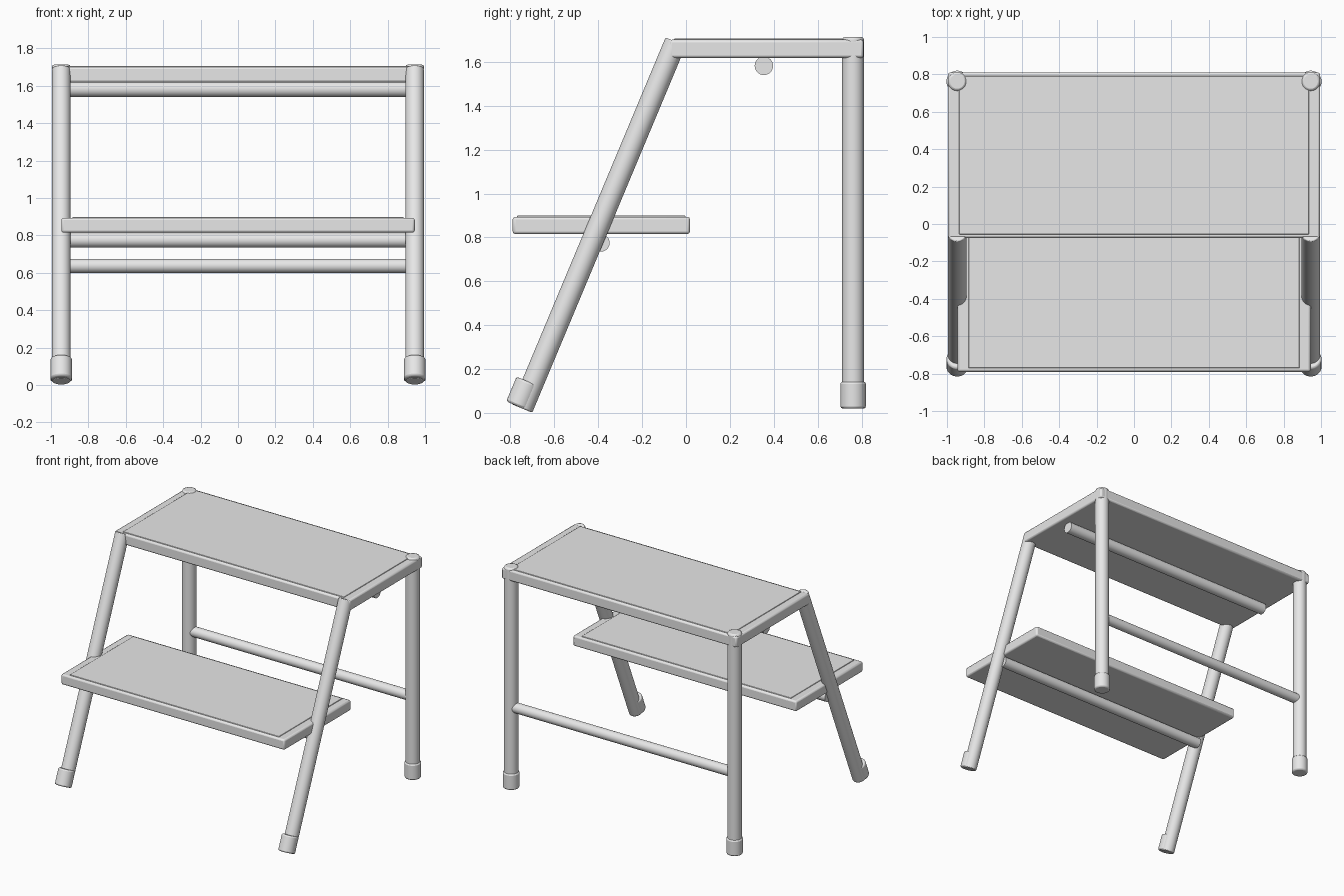
import bpy, math
from mathutils import Vector

if "Cube" in bpy.data.objects:
    bpy.data.objects.remove(bpy.data.objects["Cube"])

metal = bpy.data.materials.new("light_grey")
metal.diffuse_color = (0.8, 0.8, 0.8, 1)
metal.use_nodes = True
metal.node_tree.nodes["Principled BSDF"].inputs["Base Color"].default_value = metal.diffuse_color


def finish(ob, name, bevel, segments=2):
    """Name, colour, round the edges and smooth a part."""
    ob.name = name
    ob.data.materials.append(metal)
    if bevel:
        m = ob.modifiers.new("rounding", 'BEVEL')
        m.width, m.segments, m.limit_method = bevel, segments, 'ANGLE'
    bpy.ops.object.shade_smooth_by_angle(angle=math.radians(35))
    return ob


def tube(name, a, b, r, bevel=0.0):
    """Solid round bar from point a to point b."""
    a, b = Vector(a), Vector(b)
    d = b - a
    bpy.ops.mesh.primitive_cylinder_add(vertices=32, radius=r, depth=d.length, location=(a + b) / 2)
    ob = bpy.context.object
    ob.rotation_euler = d.to_track_quat('Z', 'Y').to_euler()
    return finish(ob, name, bevel)


def box(name, x, y0, y1, z0, z1, bevel):
    """Slab spanning -x..x, y0..y1, z0..z1."""
    bpy.ops.mesh.primitive_cube_add(size=1, location=(0, (y0 + y1) / 2, (z0 + z1) / 2))
    ob = bpy.context.object
    ob.scale = (2 * x, y1 - y0, z1 - z0)
    bpy.ops.object.transform_apply(location=False, rotation=False, scale=True)
    return finish(ob, name, bevel)


# Treads, each with a thin raised mat
box("top_tread", 0.995, -0.075, 0.81, 1.618, 1.701, 0.012)
box("top_mat", 0.935, -0.055, 0.79, 1.69, 1.706, 0.003)
box("lower_tread", 0.945, -0.79, 0.018, 0.815, 0.894, 0.012)
box("lower_mat", 0.885, -0.77, -0.002, 0.88, 0.899, 0.003)

# Legs and rubber feet, left and right
lean = Vector((0, 0.70, 1.664)).normalized()
for side, s in (("left", -1), ("right", 1)):
    x = s * 0.945
    tube("front_leg_" + side, (x, -0.747, 0.020), (x, -0.047, 1.692), 0.05, 0.006)
    foot = Vector((x, -0.766, 0.030))
    tube("front_foot_" + side, foot, foot + lean * 0.122, 0.058, 0.01)
    tube("rear_leg_" + side, (x, 0.762, 0.03), (x, 0.762, 1.713), 0.05, 0.012)
    tube("rear_foot_" + side, (x, 0.762, 0.02), (x, 0.762, 0.142), 0.058, 0.01)

# Cross bars
tube("top_support_bar", (-0.93, 0.355, 1.582), (0.93, 0.355, 1.582), 0.042)
tube("lower_support_bar", (-0.93, -0.388, 0.775), (0.93, -0.388, 0.775), 0.04)
tube("rear_cross_bar", (-0.93, 0.762, 0.637), (0.93, 0.762, 0.637), 0.038)
